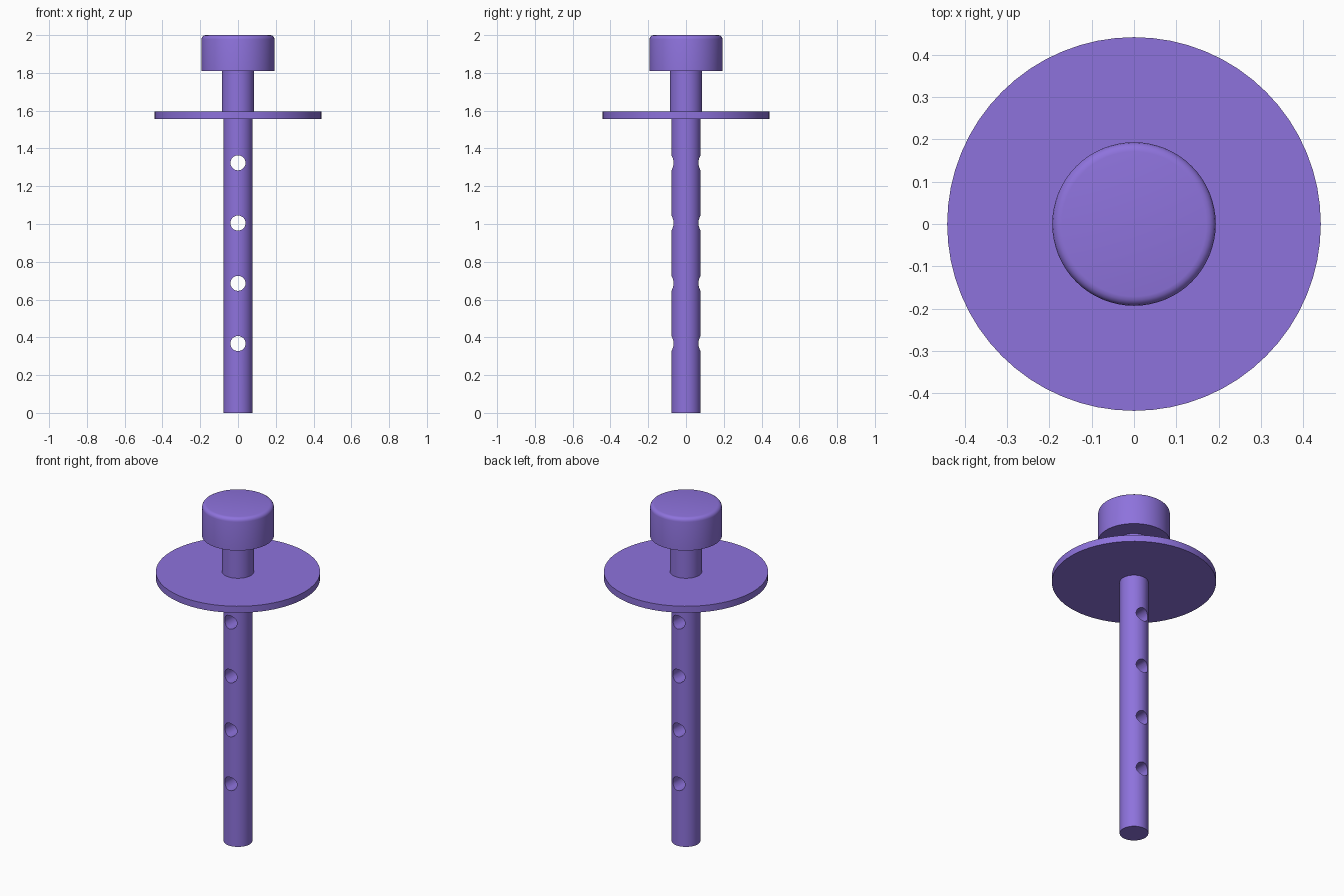
import bpy, math

if "Cube" in bpy.data.objects:
    bpy.data.objects.remove(bpy.data.objects["Cube"])

mat = bpy.data.materials.new("purple")
mat.diffuse_color = (0.27, 0.17, 0.72, 1)
mat.use_nodes = True
mat.node_tree.nodes["Principled BSDF"].inputs["Base Color"].default_value = mat.diffuse_color


def cylinder(name, radius, z0, z1, sides=64):
    bpy.ops.mesh.primitive_cylinder_add(vertices=sides, radius=radius, depth=z1 - z0,
                                        location=(0, 0, (z0 + z1) / 2))
    ob = bpy.context.object
    ob.name = name
    ob.data.materials.append(mat)
    return ob


def smooth(ob):
    bpy.ops.object.select_all(action='DESELECT')
    ob.select_set(True)
    bpy.context.view_layer.objects.active = ob
    bpy.ops.object.shade_smooth_by_angle(angle=math.radians(30))


# Shaft with four cross holes
shaft = cylinder("shaft", 0.077, 0, 1.557)
for i in range(4):
    bpy.ops.mesh.primitive_cylinder_add(vertices=32, radius=0.04, depth=0.4,
                                        location=(0, 0, 0.367 + 0.319 * i),
                                        rotation=(math.pi / 2, 0, 0))
    cutter = bpy.context.object
    cutter.name = f"hole_cutter_{i + 1}"
    cutter.hide_render = True
    cutter.hide_set(True)
    mod = shaft.modifiers.new("hole", 'BOOLEAN')
    mod.object = cutter
    mod.operation = 'DIFFERENCE'
    mod.solver = 'EXACT'

# Apply the holes and drop the cutters
bpy.context.view_layer.objects.active = shaft
for mod in list(shaft.modifiers):
    cutter = mod.object
    bpy.ops.object.modifier_apply(modifier=mod.name)
    bpy.data.objects.remove(cutter)
smooth(shaft)

# Thin round flange
smooth(cylinder("flange", 0.441, 1.556, 1.595))

# Neck between flange and head
smooth(cylinder("neck", 0.086, 1.595, 1.81))

# Head with a rounded top rim
head = cylinder("head", 0.193, 1.809, 2.0)
weights = head.data.attributes.new("bevel_weight_edge", 'FLOAT', 'EDGE')
for edge in head.data.edges:
    if all(head.data.vertices[v].co.z > 0 for v in edge.vertices):
        weights.data[edge.index].value = 1
bevel = head.modifiers.new("rounded_rim", 'BEVEL')
bevel.limit_method = 'WEIGHT'
bevel.width = 0.022
bevel.segments = 4
bpy.ops.object.modifier_apply(modifier=bevel.name)
smooth(head)
